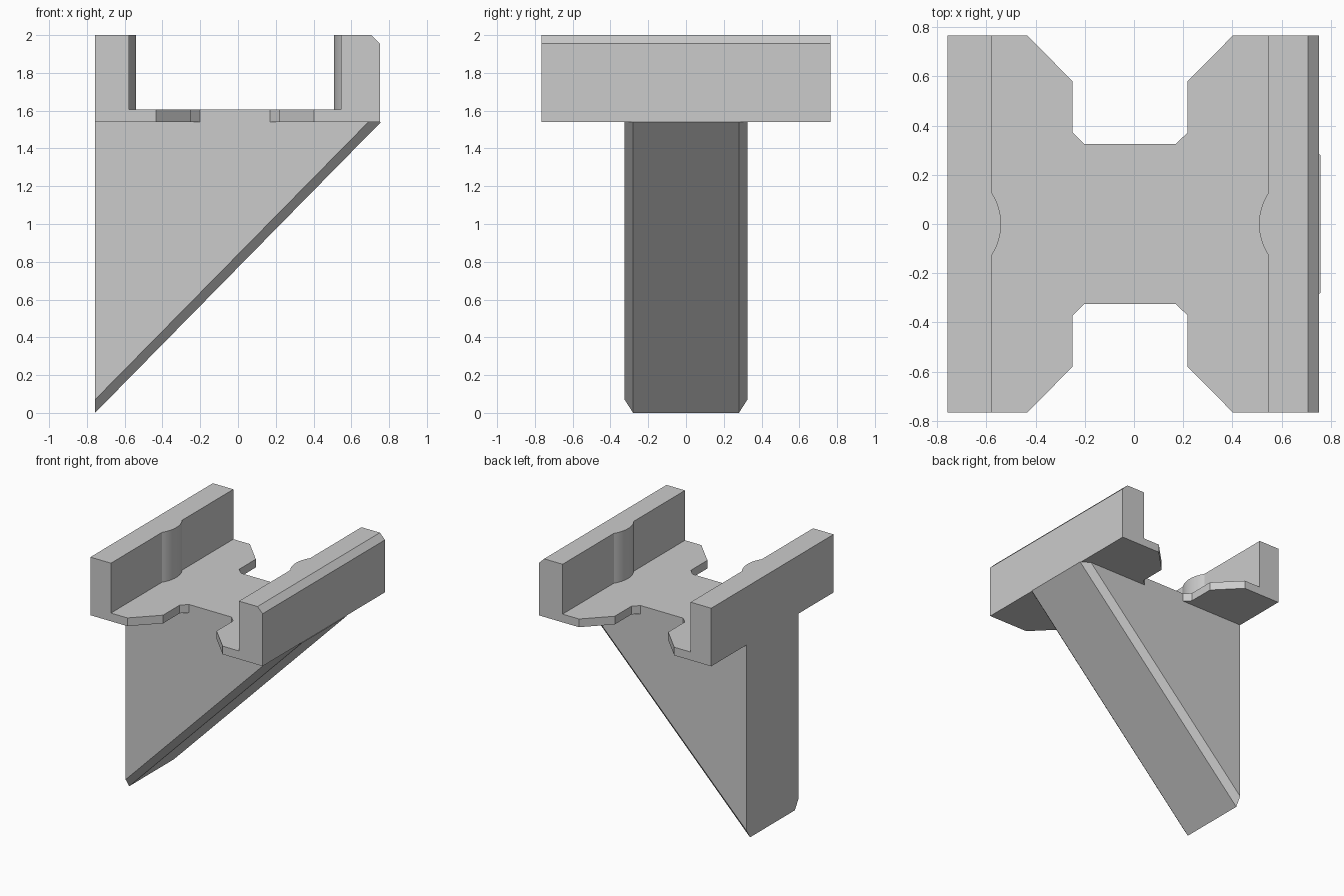
import bpy, bmesh, math
from mathutils import Vector

if "Cube" in bpy.data.objects:
    bpy.data.objects.remove(bpy.data.objects["Cube"])

HALF = 0.766                  # half length of the rails
BASE, FLOOR, TOP = 1.54, 1.605, 2.0
LEFT, RIGHT = -0.757, 0.752   # outer faces of the rails

grey = bpy.data.materials.new("grey")
grey.diffuse_color = (0.6, 0.6, 0.6, 1)
grey.use_nodes = True
grey.node_tree.nodes["Principled BSDF"].inputs["Base Color"].default_value = grey.diffuse_color


def loft(name, rings):
    """Closed solid through rings with equal point counts."""
    bm = bmesh.new()
    vs = [[bm.verts.new(p) for p in r] for r in rings]
    n = len(vs[0])
    for a, b in zip(vs, vs[1:]):
        for i in range(n):
            j = (i + 1) % n
            bm.faces.new((a[i], a[j], b[j], b[i]))
    bm.faces.new(vs[0][::-1])
    bm.faces.new(vs[-1])
    bmesh.ops.recalc_face_normals(bm, faces=bm.faces)
    me = bpy.data.meshes.new(name)
    bm.to_mesh(me)
    bm.free()
    me.materials.append(grey)
    ob = bpy.data.objects.new(name, me)
    bpy.context.collection.objects.link(ob)
    return ob


def prism_z(name, pts, z0, z1):
    return loft(name, [[(x, y, z) for x, y in pts] for z in (z0, z1)])


def prism_y(name, pts, ys=(-HALF, HALF)):
    return loft(name, [[(x, y, z) for x, z in pts] for y in ys])


# Floor plate: notched front and back
edge = [(LEFT, HALF), (-0.433, HALF), (-0.25, 0.58), (-0.25, 0.372), (-0.202, 0.325),
        (0.17, 0.325), (0.218, 0.372), (0.218, 0.58), (0.402, HALF), (RIGHT, HALF)]
plate = prism_z("cradle_bracket", edge + [(x, -y) for x, y in reversed(edge)], BASE, FLOOR)

# Side rails, the right one with a chamfered outer edge
parts = [
    prism_y("left_rail", [(LEFT, BASE), (-0.577, BASE), (-0.577, TOP), (LEFT, TOP)]),
    prism_y("right_rail", [(0.545, BASE), (RIGHT, BASE), (RIGHT, 1.955), (0.707, TOP), (0.545, TOP)]),
]

# Shallow rounded bumps on the inner rail faces
for name, x, s in (("left_bump", -0.577, 1), ("right_bump", 0.545, -1)):
    half, rise = 0.125, 0.037
    r = (half**2 + rise**2) / (2 * rise)
    a = math.asin(half / r)
    arc = []
    for i in range(17):
        t = -a + 2 * a * i / 16
        arc.append((x + s * (r * math.cos(t) - r + rise), r * math.sin(t)))
    back = x - s * 0.05
    parts.append(prism_z(name, arc + [(back, half), (back, -half)], BASE + 0.03, TOP))

# Triangular support with chamfered sloping edges
rings = []
for y, low, far in ((-0.325, 0.07, 0.69), (-0.28, 0, 0.757), (0.28, 0, 0.757), (0.325, 0.07, 0.69)):
    rings.append([(LEFT, y, low), (far, y, BASE), (LEFT, y, BASE)])
parts.append(loft("support", rings))

# Join everything into one solid
for p in parts:
    m = plate.modifiers.new(p.name, 'BOOLEAN')
    m.operation, m.solver, m.object = 'UNION', 'EXACT', p
bpy.context.view_layer.objects.active = plate
plate.select_set(True)
for m in list(plate.modifiers):
    bpy.ops.object.modifier_apply(modifier=m.name)
for p in parts:
    bpy.data.objects.remove(p)

# Clean coplanar seams and smooth only the bumps
bm = bmesh.new()
bm.from_mesh(plate.data)
bmesh.ops.remove_doubles(bm, verts=bm.verts, dist=0.0005)
bmesh.ops.dissolve_limit(bm, angle_limit=math.radians(0.5), verts=bm.verts, edges=bm.edges)
bm.to_mesh(plate.data)
bm.free()
bpy.ops.object.select_all(action='DESELECT')
plate.select_set(True)
bpy.ops.object.shade_smooth_by_angle(angle=math.radians(15))
